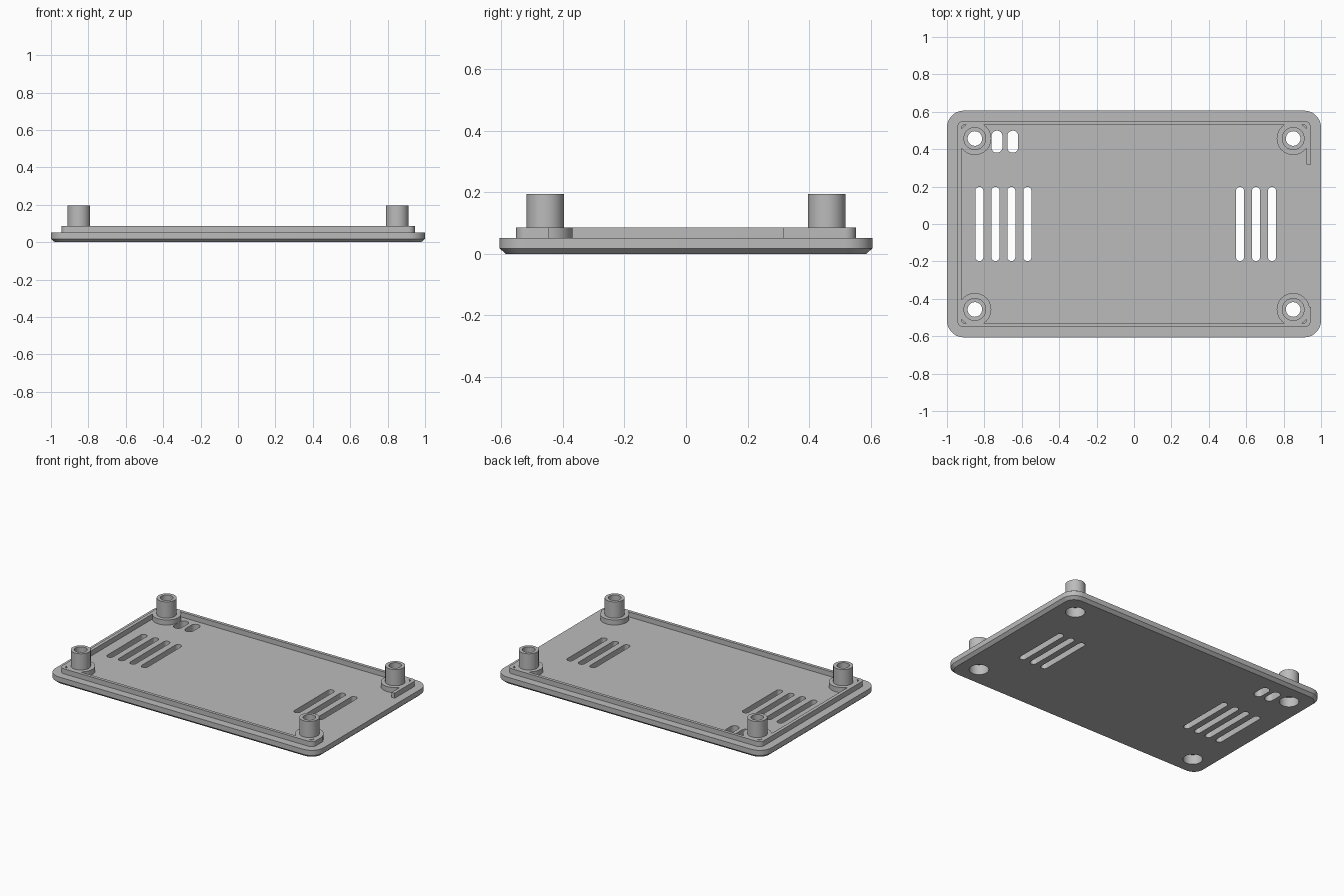
import bpy, bmesh, math

default = bpy.data.objects.get("Cube")
if default:
    bpy.data.objects.remove(default, do_unlink=True)

grey = bpy.data.materials.new("plain grey")
grey.use_nodes = True
grey.diffuse_color = (0.5, 0.5, 0.5, 1)
grey.node_tree.nodes["Principled BSDF"].inputs["Base Color"].default_value = (0.5, 0.5, 0.5, 1)

PLATE_TOP, LIP_TOP, POST_TOP = 0.052, 0.086, 0.195
POST_X, POST_Y = 0.851, 0.457
CORNERS = [(sx * POST_X, sy * POST_Y) for sx in (-1, 1) for sy in (-1, 1)]


def rounded(cx, cy, hx, hy, r, steps=10):
    """Outline of a rounded rectangle with half sizes hx, hy."""
    pts = []
    for q, (sx, sy) in enumerate([(1, 1), (-1, 1), (-1, -1), (1, -1)]):
        for i in range(steps + 1):
            a = (q + i / steps) * math.pi / 2
            pts.append((cx + sx * (hx - r) + r * math.cos(a),
                        cy + sy * (hy - r) + r * math.sin(a)))
    return pts


def circle(cx, cy, r, n=48):
    return [(cx + r * math.cos(2 * math.pi * i / n),
             cy + r * math.sin(2 * math.pi * i / n)) for i in range(n)]


def loft(name, stacks):
    """Each stack is a list of (outline, z) rings joined into a closed solid."""
    bm = bmesh.new()
    for stack in stacks:
        rings = [[bm.verts.new((x, y, z)) for x, y in pts] for pts, z in stack]
        for low, high in zip(rings, rings[1:]):
            for i in range(len(low)):
                j = (i + 1) % len(low)
                bm.faces.new((low[i], low[j], high[j], high[i]))
        bm.faces.new(rings[0][::-1])
        bm.faces.new(rings[-1])
    bmesh.ops.remove_doubles(bm, verts=bm.verts, dist=1e-6)
    bmesh.ops.recalc_face_normals(bm, faces=bm.faces)
    mesh = bpy.data.meshes.new(name)
    bm.to_mesh(mesh)
    bm.free()
    mesh.materials.append(grey)
    obj = bpy.data.objects.new(name, mesh)
    bpy.context.collection.objects.link(obj)
    return obj


def prisms(name, outlines, z0, z1):
    return loft(name, [[(o, z0), (o, z1)] for o in outlines])


def combine(obj, tool, operation):
    """Apply a boolean and discard its tool."""
    mod = obj.modifiers.new("cut", 'BOOLEAN')
    mod.operation, mod.solver, mod.object = operation, 'EXACT', tool
    bpy.context.view_layer.objects.active = obj
    bpy.ops.object.modifier_apply(modifier=mod.name)
    bpy.data.objects.remove(tool, do_unlink=True)


def screw_recesses():
    return prisms("recess_cutter", [circle(x, y, 0.06) for x, y in CORNERS], -0.02, 0.066)


def screw_bores():
    return prisms("bore_cutter", [circle(x, y, 0.039) for x, y in CORNERS], 0.03, 0.3)


# Base plate with chamfered underside
base = loft("base_plate", [[
    (rounded(0, 0, 0.98, 0.586, 0.07), 0),
    (rounded(0, 0, 1.0, 0.606, 0.09), 0.018),
    (rounded(0, 0, 1.0, 0.606, 0.09), PLATE_TOP)]])

# Vent slots and two short openings
slots = [rounded(x, 0, 0.0215, 0.198, 0.021)
         for x in (-0.827, -0.741, -0.656, -0.57, 0.567, 0.652, 0.738)]
slots += [rounded(x, 0.44, 0.029, 0.059, 0.0285) for x in (-0.733, -0.648)]
combine(base, prisms("slot_cutter", slots, -0.1, 0.15), 'DIFFERENCE')
combine(base, screw_recesses(), 'DIFFERENCE')

# Locating lip, open along most of the left side
lip = prisms("locating_lip", [rounded(0, 0, 0.945, 0.552, 0.035)], PLATE_TOP, LIP_TOP)
combine(lip, prisms("lip_cutter", [rounded(0, 0, 0.922, 0.531, 0.018)], 0, 0.2), 'DIFFERENCE')
gap = [(0.9, -0.445), (1.1, -0.445), (1.1, 0.317), (0.9, 0.317)]
combine(lip, prisms("gap_cutter", [gap], 0, 0.2), 'DIFFERENCE')

# Collars around the screw posts, merged into the lip
collars = prisms("collars", [circle(x, y, 0.088) for x, y in CORNERS], PLATE_TOP, LIP_TOP)
combine(lip, collars, 'UNION')
combine(lip, screw_recesses(), 'DIFFERENCE')
combine(lip, screw_bores(), 'DIFFERENCE')

# Hollow screw posts
posts = prisms("screw_posts", [circle(x, y, 0.061) for x, y in CORNERS], LIP_TOP, POST_TOP)
combine(posts, screw_bores(), 'DIFFERENCE')

# Smooth the curved walls, keep the edges sharp
bpy.ops.object.select_all(action='DESELECT')
for obj in (base, lip, posts):
    obj.select_set(True)
bpy.context.view_layer.objects.active = base
bpy.ops.object.shade_smooth_by_angle(angle=math.radians(30))
